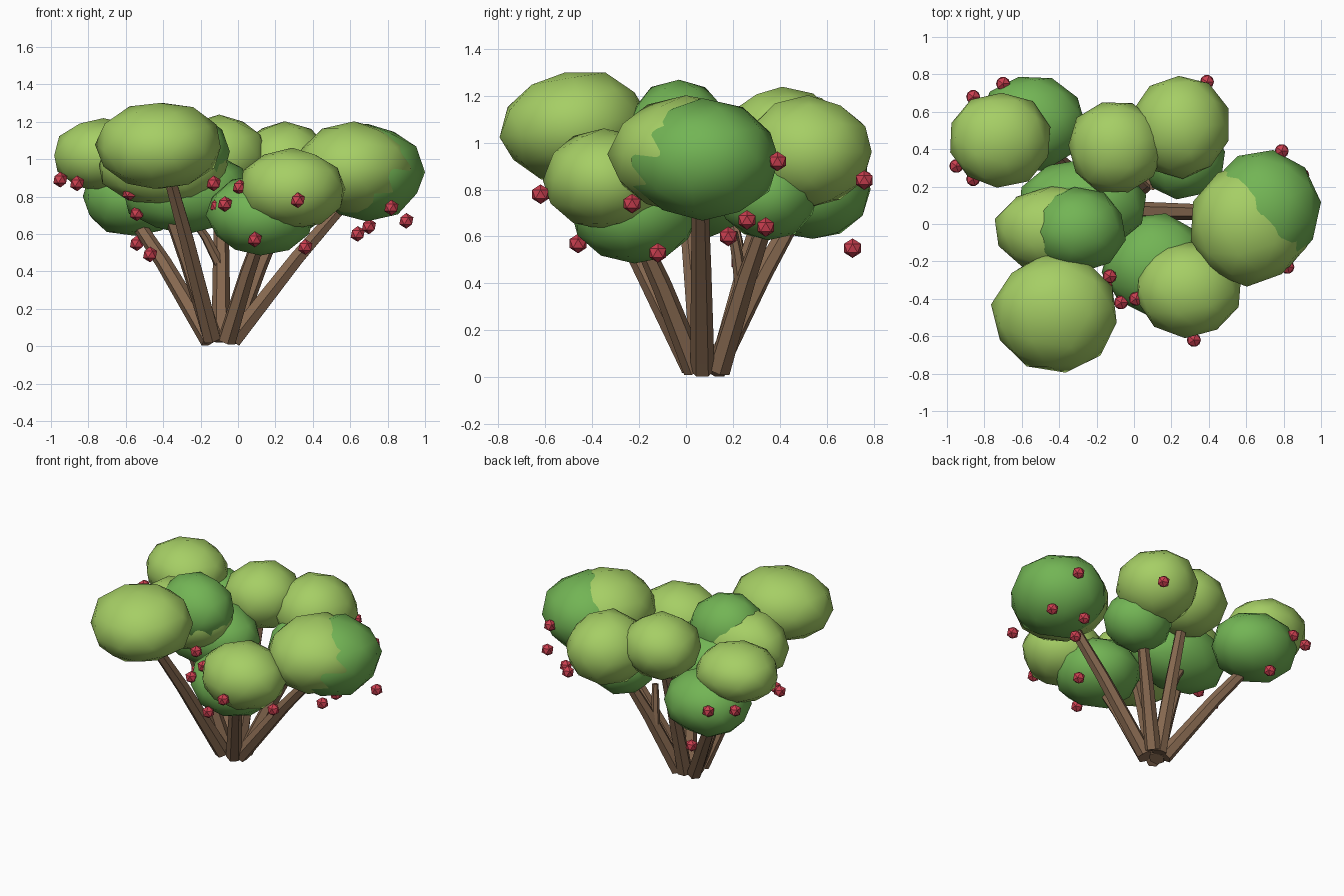
import bpy, bmesh, random
from mathutils import Matrix, Vector

random.seed(4)
cube = bpy.data.objects.get("Cube")
if cube:
    bpy.data.objects.remove(cube, do_unlink=True)


def make_material(name, color):
    mat = bpy.data.materials.new(name)
    mat.use_nodes = True
    mat.diffuse_color = (*color, 1)
    shader = mat.node_tree.nodes["Principled BSDF"]
    shader.inputs["Base Color"].default_value = (*color, 1)
    shader.inputs["Roughness"].default_value = 0.9
    return mat


light_leaf = make_material("light leaf green", (0.38, 0.62, 0.13))
dark_leaf = make_material("dark leaf green", (0.17, 0.46, 0.09))
bark = make_material("bark brown", (0.24, 0.14, 0.08))
berry_red = make_material("berry red", (0.6, 0.05, 0.08))


def add_mesh(name, bm, material, smooth):
    mesh = bpy.data.meshes.new(name)
    bm.to_mesh(mesh)
    bm.free()
    mesh.materials.append(material)
    for poly in mesh.polygons:
        poly.use_smooth = smooth
    obj = bpy.data.objects.new(name, mesh)
    bpy.context.collection.objects.link(obj)
    return obj


def add_foliage(name, material, center, radii, tilt=0.0):
    """Low-poly leaf clump: a slightly uneven, squashed icosphere."""
    bm = bmesh.new()
    bmesh.ops.create_icosphere(bm, subdivisions=2, radius=1.03)
    spin = Matrix.Rotation(random.uniform(0, 6), 4, "Z")
    shape = Matrix.Diagonal((*radii, 1))
    lean = Matrix.Rotation(tilt, 4, "X")
    for vert in bm.verts:
        vert.co *= random.uniform(0.97, 1.03)
    bm.transform(Matrix.Translation(center) @ lean @ shape @ spin)
    return add_mesh(name, bm, material, True)


def add_branch(name, start, end, thick=0.052, thin=0.034):
    """Tapered six-sided limb with a slight outward bow."""
    curve = bpy.data.curves.new(name, "CURVE")
    curve.dimensions = "3D"
    curve.bevel_depth = 1
    curve.bevel_resolution = 1
    curve.use_fill_caps = True
    start, end = Vector(start), Vector(end)
    middle = start.lerp(end, 0.55) + Vector((0, 0, 0.02))
    spline = curve.splines.new("POLY")
    spline.points.add(2)
    widths = (thick, (thick + thin) / 2, thin)
    for point, co, width in zip(spline.points, (start, middle, end), widths):
        point.co = (*co, 1)
        point.radius = width
    obj = bpy.data.objects.new(name, curve)
    bpy.context.collection.objects.link(obj)
    curve.materials.append(bark)
    bpy.ops.object.select_all(action="DESELECT")
    obj.select_set(True)
    bpy.context.view_layer.objects.active = obj
    bpy.ops.object.convert(target="MESH")
    bpy.ops.object.shade_smooth_by_angle()


def add_berry(name, center):
    bm = bmesh.new()
    bmesh.ops.create_icosphere(bm, subdivisions=1, radius=0.042)
    bm.transform(Matrix.Translation(center))
    return add_mesh(name, bm, berry_red, False)


# Upper, sunlit leaf clumps
add_foliage("front_right_crown", light_leaf, (-.42, -.48, 1.07), (.33, .31, .23), 0.15)
add_foliage("middle_crown", light_leaf, (-.4, -.03, .97), (.35, .23, .22))
add_foliage("back_right_crown", light_leaf, (-.72, .45, 1.02), (.27, .25, .19))
add_foliage("back_middle_crown", light_leaf, (-.1, .41, 1.02), (.25, .24, .21))
add_foliage("back_left_crown", light_leaf, (.25, .52, .96), (.26, .27, .23))
add_foliage("front_left_crown", light_leaf, (.29, -.35, .84), (.28, .25, .21))
add_foliage("left_crown", light_leaf, (.62, .0, .95), (.31, .32, .24))

# Darker leaf clumps tucked in below and behind
add_foliage("middle_top_underleaf", dark_leaf, (-.3, -.03, 1.04), (.25, .22, .22))
add_foliage("middle_underleaf", dark_leaf, (-.28, .1, .83), (.34, .24, .22))
add_foliage("back_right_underleaf", dark_leaf, (-.55, .54, .8), (.28, .25, .21))
add_foliage("back_left_underleaf", dark_leaf, (.26, .35, .78), (.22, .21, .19))
add_foliage("front_left_underleaf", dark_leaf, (.12, -.22, .7), (.28, .27, .21))
add_foliage("left_underleaf", dark_leaf, (.69, .07, .93), (.3, .32, .25))

# Limbs fanning out from the root
limbs = {
    "left": ((-.03, .07, .03), (.6, .06, .8)),
    "front_left": ((-.06, .04, .03), (.14, -.22, .65)),
    "back_left": ((-.04, .14, .03), (.24, .36, .72)),
    "front_right": ((-.14, .03, .04), (-.38, -.44, .95)),
    "middle": ((-.13, .07, .03), (-.38, .0, .75)),
    "back_right": ((-.15, .12, .03), (-.6, .5, .75)),
    "back_middle": ((-.09, .14, .03), (-.09, .38, .9)),
}
for side, (root, tip) in limbs.items():
    add_branch(side + "_branch", root, tip)
add_branch("back_middle_twig", (-.09, .24, .42), (-.24, .2, .68), 0.03, 0.02)
add_branch("back_left_twig", (.07, .24, .36), (.1, .2, .62), 0.03, 0.02)

# Hanging berries, grouped by the clump they hang from
berries = {
    "front_left": [(.32, -.62, .78), (.09, -.46, .57), (.36, -.12, .53),
                   (-.11, -.3, .75), (-.07, -.42, .76), (.01, -.4, .85)],
    "left": [(.64, .18, .6), (.7, .34, .64), (.82, -.23, .74),
             (.9, .26, .67), (.79, .39, .92)],
    "back": [(.39, .76, .84), (-.54, .71, .55), (-.7, .75, .85), (-.86, .68, .87)],
    "right": [(-.86, .24, .87), (-.95, .31, .89), (-.47, .23, .49)],
    "middle": [(-.54, .0, .71), (-.13, -.28, .87), (-.58, -.1, .82)],
}
for group, spots in berries.items():
    for number, spot in enumerate(spots, 1):
        add_berry(f"{group}_berry_{number}", spot)
